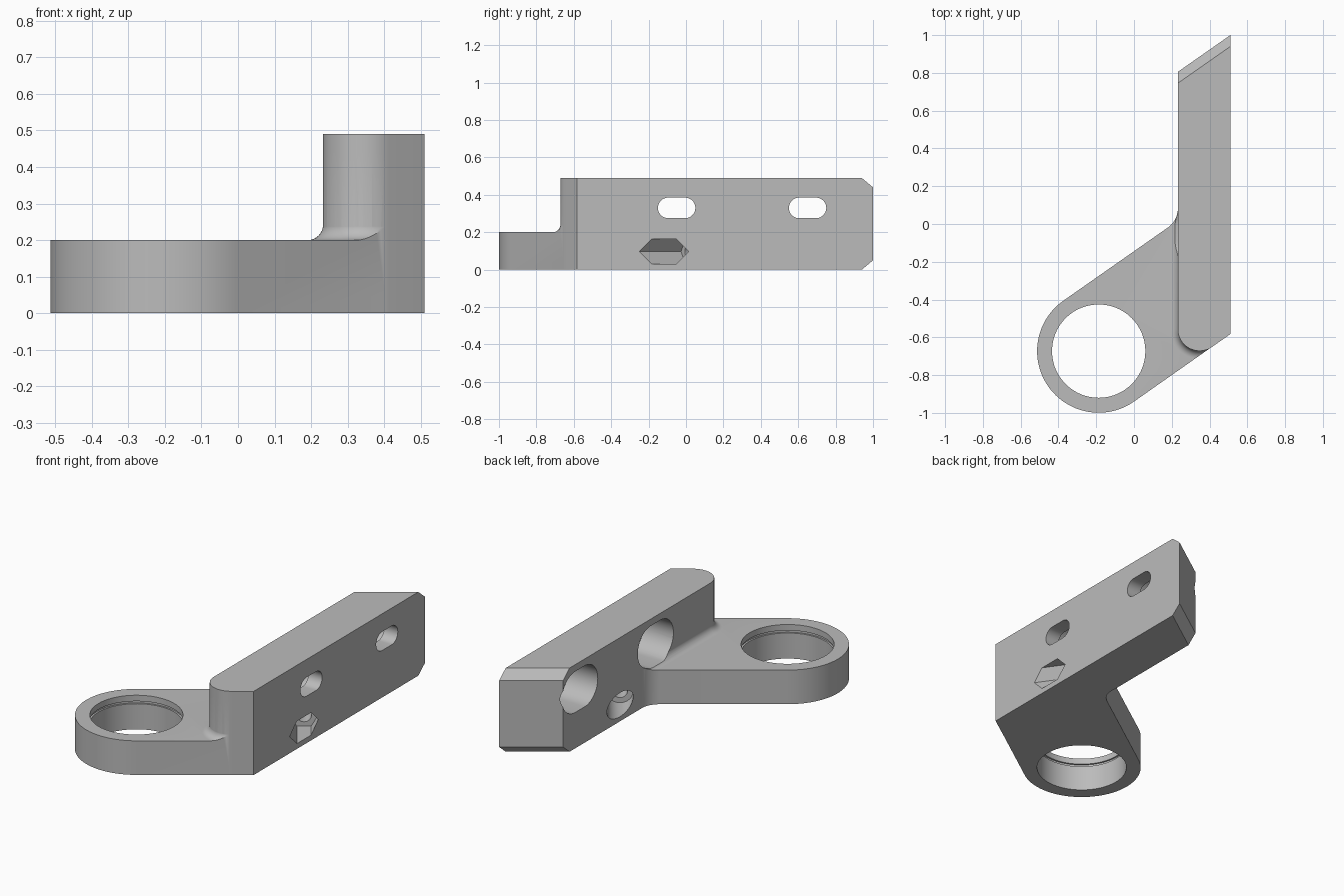
import bpy
import bmesh
from math import sin, cos, tan, pi, radians
from mathutils import Matrix, Vector

cube = bpy.data.objects.get("Cube")
if cube:
    bpy.data.objects.remove(cube, do_unlink=True)

grey = bpy.data.materials.new("plain_grey")
grey.use_nodes = True
colour = (0.5, 0.5, 0.5, 1)
grey.diffuse_color = colour
grey.node_tree.nodes["Principled BSDF"].inputs["Base Color"].default_value = colour

SLOPE = radians(35)
RING = Vector((-0.187, -0.673))
RING_R, HOLE_R = 0.326, 0.247
INNER, OUTER, HEIGHT, PLATE = 0.232, 0.51, 0.49, 0.2
NOSE_R, FILLET = 0.115, 0.042
EPS = 0.0005  # small overlap that keeps joined faces from coinciding


def on_line(start, x):
    return Vector((x, start.y + (x - start.x) * tan(SLOPE)))


FRONT = RING + RING_R * Vector((sin(SLOPE), -cos(SLOPE)))
BACK = RING - RING_R * Vector((sin(SLOPE), -cos(SLOPE)))
NOSE = on_line(FRONT, INNER + NOSE_R) + Vector((0, NOSE_R / cos(SLOPE)))


def arc(centre, r, a0, a1, n):
    angles = [radians(a0 + (a1 - a0) * i / n) for i in range(n + 1)]
    return [Vector(centre) + r * Vector((cos(a), sin(a))) for a in angles]


def circle(r, n):
    return arc((0, 0), r, 0, 360, n)[:-1]


def stadium(r, half):
    return arc((half, 0), r, -90, 90, 20) + arc((-half, 0), r, 90, 270, 20)


def loft(name, layers, matrix=Matrix()):
    """Closed solid through a list of (outline, height) layers."""
    bm = bmesh.new()
    rows = [[bm.verts.new(matrix @ Vector((p[0], p[1], z))) for p in pts] for pts, z in layers]
    n = len(rows[0])
    for low, high in zip(rows, rows[1:]):
        for i in range(n):
            j = (i + 1) % n
            bm.faces.new((low[i], low[j], high[j], high[i]))
    bm.faces.new(rows[0][::-1])
    bm.faces.new(rows[-1])
    bmesh.ops.recalc_face_normals(bm, faces=bm.faces[:])
    mesh = bpy.data.meshes.new(name)
    bm.to_mesh(mesh)
    bm.free()
    mesh.materials.append(grey)
    obj = bpy.data.objects.new(name, mesh)
    bpy.context.scene.collection.objects.link(obj)
    return obj


def prism(name, pts, z0, z1, matrix=Matrix()):
    return loft(name, [(pts, z0), (pts, z1)], matrix)


def combine(target, other, operation):
    """Boolean the other solid into the target, with the first solver that gives a result."""
    mod = target.modifiers.new("combine", 'BOOLEAN')
    mod.operation, mod.object = operation, other
    for solver in ('EXACT', 'MANIFOLD', 'FLOAT'):
        mod.solver = solver
        bpy.context.view_layer.update()
        result = target.evaluated_get(bpy.context.evaluated_depsgraph_get())
        if len(result.data.polygons) > 4:
            target.data = bpy.data.meshes.new_from_object(result)
            break
    target.modifiers.clear()
    bpy.data.objects.remove(other, do_unlink=True)


# Upright bar: rounded nose, slanted back end chamfered at top and bottom
def bar_outline(setback):
    end = 1 - setback
    return (arc(NOSE, NOSE_R, 180, 305, 20)
            + [on_line(FRONT, OUTER), Vector((OUTER, end)),
               Vector((INNER, end - (OUTER - INNER) * tan(SLOPE)))])


bracket = loft("clamp_bracket", [(bar_outline(0.06), 0), (bar_outline(0), 0.05),
                                 (bar_outline(0), HEIGHT - 0.05), (bar_outline(0.06), HEIGHT)])


# Flat slab with a fillet rising around the foot of the bar
def foot(d):
    return (arc(NOSE, NOSE_R + d, 180, 305, 20)
            + [Vector((0.45, -0.5)), Vector((0.4, 0.16)), Vector((INNER - d, 0.16))])


layers = [(foot(FILLET), PLATE / 2)]
for i in range(9):
    t = i / 8 * pi / 2
    layers.append((foot(FILLET * (1 - sin(t)) - EPS), PLATE + FILLET * (1 - cos(t))))
plate = prism("ring_plate", [(-1, -1.2), (1, -1.2), (1, 1), (-1, 1)], EPS, PLATE)
combine(plate, loft("foot_fillet", layers), 'UNION')

# Trim the slab to the plate outline, with a rounded inside corner at the bar
corner = on_line(BACK, INNER)
bend = 0.125
reach = bend * tan((pi / 2 - SLOPE) / 2)
plate_pts = (arc(RING, RING_R, 125, 305, 48)
             + [on_line(FRONT, 0.45) + Vector((0, 2 * EPS)), Vector((0.45, 0.14)),
                Vector((INNER + 0.05, 0.14)), Vector((INNER + 0.05, corner.y + reach))]
             + arc(corner + Vector((EPS - bend, reach)), bend, 0, -55, 10))
combine(plate, prism("outline", plate_pts, -0.1, 0.3), 'INTERSECT')
combine(bracket, plate, 'UNION')

# Ring bore with a thin retaining groove
ring_frame = Matrix.Translation((RING.x, RING.y, 0))
combine(bracket, prism("bore", circle(HOLE_R, 96), -0.1, 0.3, ring_frame), 'DIFFERENCE')
combine(bracket, prism("groove", circle(HOLE_R + 0.01, 96), 0.15, 0.165, ring_frame), 'DIFFERENCE')

# Mounting slots through the bar, each with a wide recess on the inner face
for y in (-0.05, 0.65):
    frame = Matrix(((0, 0, 1, 0), (1, 0, 0, y), (0, 1, 0, 0.33), (0, 0, 0, 1)))
    combine(bracket, prism("slot", stadium(0.055, 0.045), 0, 0.7, frame), 'DIFFERENCE')
    combine(bracket, prism("recess", stadium(0.12, 0.045), -0.1, INNER + 0.19, frame), 'DIFFERENCE')

# Slanted screw hole: hexagonal nut pocket, shank hole and round head pocket
s, c = sin(SLOPE), cos(SLOPE)
frame = Matrix(((-c, 0, -s, OUTER), (-s, 0, c, -0.118), (0, 1, 0, 0.097), (0, 0, 0, 1)))
combine(bracket, prism("nut_pocket", circle(0.076, 6), -0.3, 0.165, frame), 'DIFFERENCE')
combine(bracket, prism("shank", circle(0.04, 32), 0.1, 0.4, frame), 'DIFFERENCE')
combine(bracket, prism("head_pocket", circle(0.07, 40), 0.31, 0.8, frame), 'DIFFERENCE')

bpy.ops.object.select_all(action='DESELECT')
bracket.select_set(True)
bpy.context.view_layer.objects.active = bracket
bpy.ops.object.shade_smooth_by_angle(angle=radians(25))
